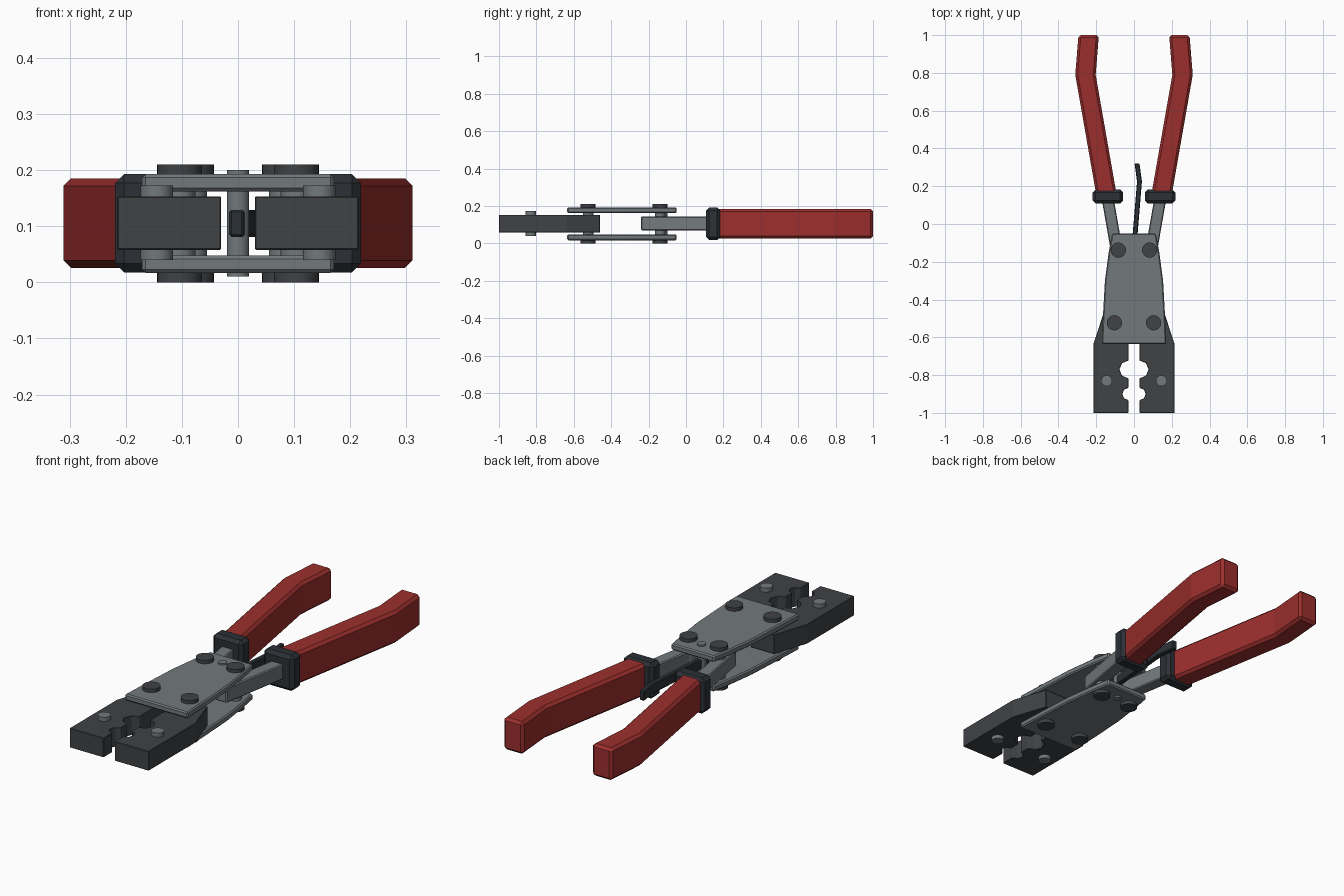
import bpy, bmesh
from math import cos, sin, pi, radians

if "Cube" in bpy.data.objects:
    bpy.data.objects.remove(bpy.data.objects["Cube"])


def material(name, rgb):
    m = bpy.data.materials.new(name)
    m.diffuse_color = (*rgb, 1)
    m.use_nodes = True
    m.node_tree.nodes["Principled BSDF"].inputs["Base Color"].default_value = m.diffuse_color
    return m


RED = material("red_grip", (0.33, 0.028, 0.026))
BLACK = material("black_plastic", (0.025, 0.03, 0.036))
DARK = material("dark_steel", (0.05, 0.054, 0.06))
STEEL = material("steel", (0.17, 0.19, 0.2))


def prism(name, outline, z0, z1, mat, bevel=0.0, side=1):
    """Extrude an xy outline from z0 to z1; side=-1 mirrors it across x."""
    bm = bmesh.new()
    face = bm.faces.new([bm.verts.new((x * side, y, z0)) for x, y in outline])
    ext = bmesh.ops.extrude_face_region(bm, geom=[face])["geom"]
    for v in ext:
        if isinstance(v, bmesh.types.BMVert):
            v.co.z = z1
    bmesh.ops.recalc_face_normals(bm, faces=bm.faces)
    mesh = bpy.data.meshes.new(name)
    bm.to_mesh(mesh)
    bm.free()
    mesh.materials.append(mat)
    ob = bpy.data.objects.new(name, mesh)
    bpy.context.collection.objects.link(ob)
    if bevel:
        mod = ob.modifiers.new("chamfer", 'BEVEL')
        mod.width = bevel
        mod.segments = 1
        mod.limit_method = 'ANGLE'
        mod.angle_limit = radians(30)
    return ob


def strip(path, half):
    """Outline of a band of constant x width around a path running along y."""
    return [(x + half, y) for x, y in path] + [(x - half, y) for x, y in reversed(path)]


def pin(name, x, y, r, z0, z1, mat):
    bpy.ops.mesh.primitive_cylinder_add(vertices=32, radius=r, depth=z1 - z0,
                                        location=(x, y, (z0 + z1) / 2))
    ob = bpy.context.object
    ob.name = name
    ob.data.materials.append(mat)
    bpy.ops.object.shade_smooth_by_angle(angle=radians(40))


def notch(y, r):
    """Half octagon cut into the inner edge of a jaw, from the back to the front."""
    pts = []
    for i in range(5):
        a = pi / 2 - i * pi / 4
        pts.append((0.03 + r * sin(pi / 2 - a), y + r * sin(a)))
    return pts


# jaw outline with two crimping notches
jaw = [(0.03, -1), (0.215, -1), (0.215, -0.635), (0.157, -0.46), (0.03, -0.46)]
jaw += notch(-0.77, 0.047) + notch(-0.9, 0.032)

for side, tag in ((1, "right"), (-1, "left")):
    prism("jaw_" + tag, jaw, 0.058, 0.153, DARK, 0.002, side)
    pin("jaw_pin_" + tag, side * 0.145, -0.83, 0.029, 0.04, 0.173, STEEL)
    # steel arm, collar and grip
    prism("arm_" + tag, strip([(0.074, -0.24), (0.142, 0.15)], 0.032),
          0.07, 0.145, STEEL, 0.005, side)
    prism("collar_" + tag, strip([(0.138, 0.108), (0.138, 0.183)], 0.081),
          0.018, 0.193, BLACK, 0.016, side)
    prism("grip_" + tag, strip([(0.145, 0.15), (0.257, 0.79), (0.24, 1)], 0.054),
          0.026, 0.185, RED, 0.013, side)
    # rivets joining the plates
    for place, x, y in (("rear", 0.083, -0.138), ("front", 0.104, -0.523)):
        pin(f"rivet_shaft_{place}_{tag}", side * x, y, 0.028, 0.01, 0.2, STEEL)
        for level, z in (("top", 0.19), ("bottom", 0.0)):
            pin(f"rivet_head_{place}_{level}_{tag}", side * x, y, 0.04, z, z + 0.02, DARK)

# side plates above and below
half = [(0.116, -0.05), (0.134, -0.15), (0.154, -0.3), (0.164, -0.48), (0.171, -0.635)]
plate = half + [(-x, y) for x, y in reversed(half)]
for level, z in (("top", 0.162), ("bottom", 0.017)):
    prism("plate_" + level, plate, z, z + 0.031, STEEL, 0.006)

# centre pin and release lever
pin("centre_pin", 0, -0.12, 0.02, 0.01, 0.2, STEEL)
prism("release_lever", strip([(-0.003, -0.16), (0.029, 0.225), (0.016, 0.32)], 0.013),
      0.081, 0.129, BLACK, 0.004)
